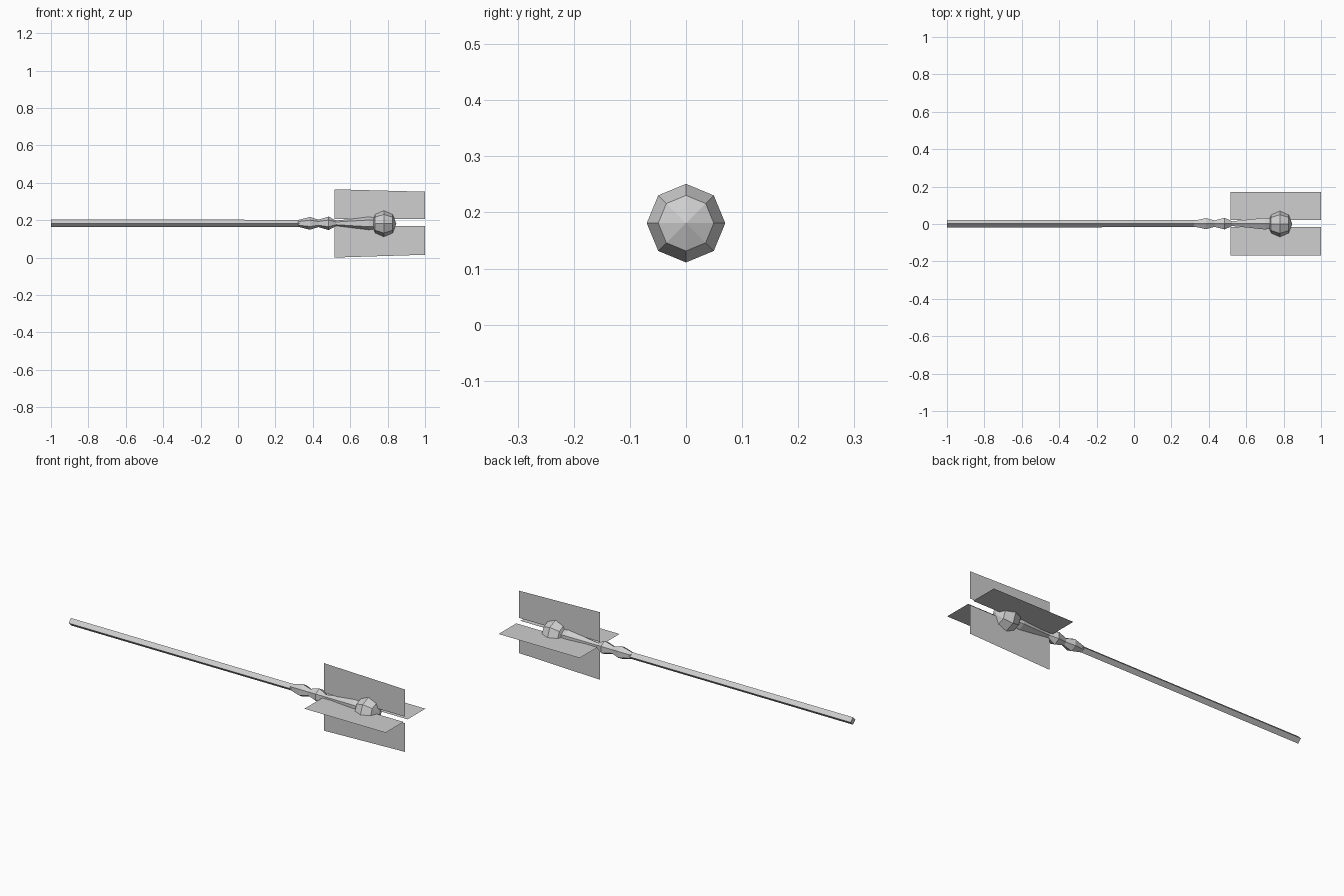
import bpy, math

cube = bpy.data.objects.get("Cube")
if cube:
    bpy.data.objects.remove(cube)

AXIS_Z = 0.183
AXIS_Y = 0.002

grey = bpy.data.materials.new("plain_grey")
grey.use_nodes = True
colour = (0.62, 0.62, 0.62, 1)
grey.diffuse_color = colour
grey.node_tree.nodes["Principled BSDF"].inputs["Base Color"].default_value = colour


def make_object(name, verts, faces):
    mesh = bpy.data.meshes.new(name)
    mesh.from_pydata(verts, [], faces)
    mesh.materials.append(grey)
    obj = bpy.data.objects.new(name, mesh)
    bpy.context.collection.objects.link(obj)
    return obj


def lathe(name, profile, sides):
    """Flat-faced solid turned about the long axis, from (x, radius) pairs."""
    verts, faces = [], []
    for x, r in profile:
        for i in range(sides):
            a = math.tau * i / sides
            verts.append((x, AXIS_Y + r * math.sin(a), AXIS_Z + r * math.cos(a)))
    for k in range(len(profile) - 1):
        for i in range(sides):
            j = (i + 1) % sides
            a, b = k * sides, (k + 1) * sides
            faces.append((a + i, a + j, b + j, b + i))
    faces.append(tuple(reversed(range(sides))))
    last = (len(profile) - 1) * sides
    faces.append(tuple(range(last, last + sides)))
    return make_object(name, verts, faces)


# Long shaft
lathe("shaft", [(-1, 0.02), (0.33, 0.019)], 4)

# Two collars and the flaring neck
lathe("collars", [(0.32, 0.018), (0.385, 0.034), (0.43, 0.02),
                  (0.485, 0.036), (0.525, 0.014)], 6)
lathe("neck", [(0.52, 0.014), (0.70, 0.036), (0.74, 0.03)], 6)

# Faceted ball head, poles on the long axis
bpy.ops.mesh.primitive_uv_sphere_add(
    segments=8, ring_count=4, radius=0.07,
    location=(0.78, 0, 0.181), rotation=(0, math.pi / 2, 0))
head = bpy.context.object
head.name = "head"
head.scale.z = 0.95
head.data.materials.append(grey)

# Four thin vanes around the head
BACK, TIP = 0.515, 1.0
for name, inner, outer_back, outer_tip in (
        ("upper_vane", 0.205, 0.365, 0.352),
        ("lower_vane", 0.17, 0.0, 0.015)):
    make_object(name, [(BACK, 0, inner), (TIP, 0, inner),
                       (TIP, 0, outer_tip), (BACK, 0, outer_back)], [(0, 1, 2, 3)])
for name, inner, outer in (("back_vane", 0.021, 0.172), ("front_vane", -0.015, -0.168)):
    make_object(name, [(BACK, inner, AXIS_Z), (TIP, inner, AXIS_Z),
                       (TIP, outer, AXIS_Z), (BACK, outer, AXIS_Z)], [(0, 1, 2, 3)])
